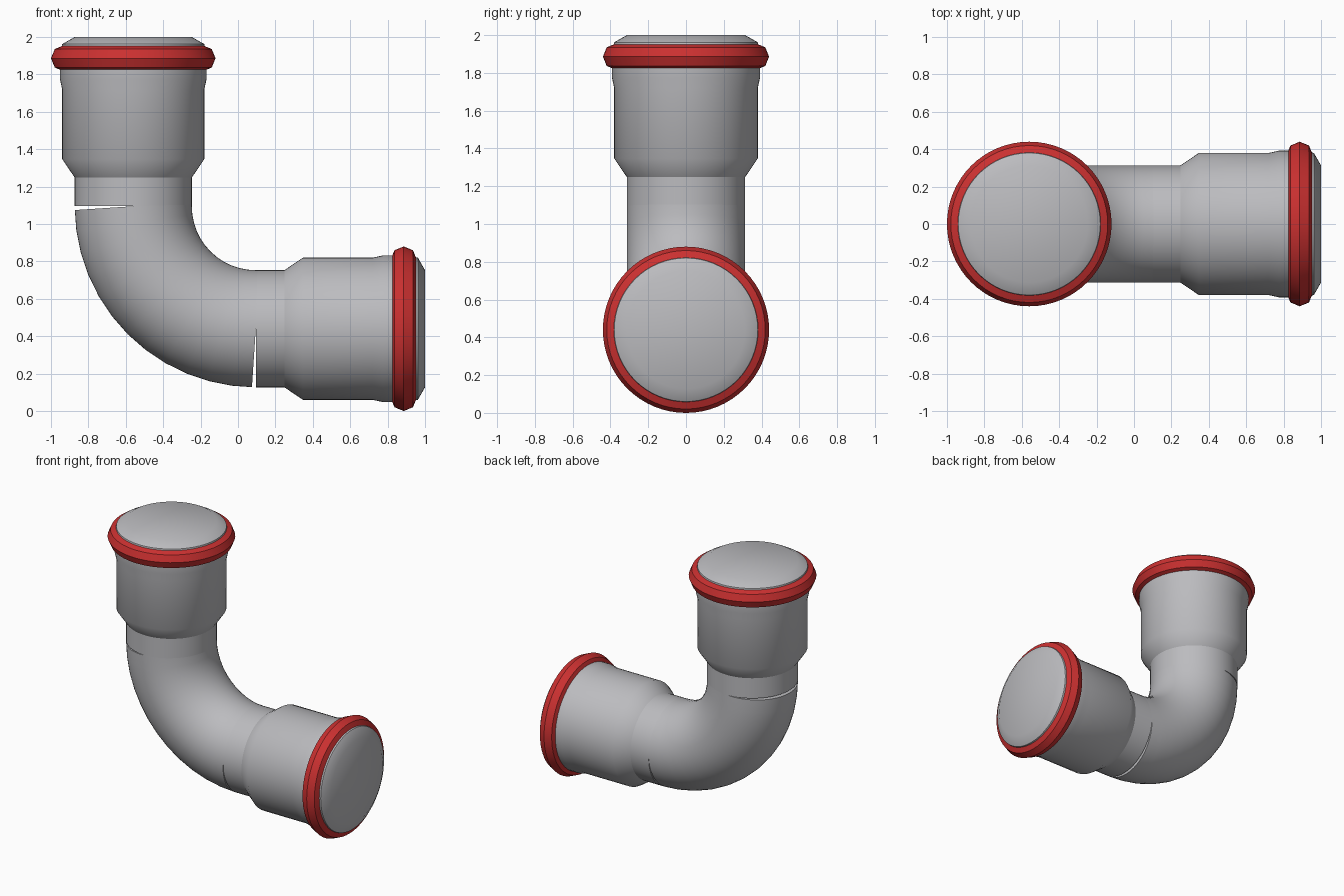
import bpy
import bmesh
from math import cos, sin, pi, radians
from mathutils import Matrix, Vector

if "Cube" in bpy.data.objects:
    bpy.data.objects.remove(bpy.data.objects["Cube"], do_unlink=True)

SIDES = 64
PIPE_R = 0.313
BEND_R = 0.655
BEND_STEPS = 12
CORNER = Matrix.Translation((-0.56, 0, 0.44))


def make_material(name, colour):
    mat = bpy.data.materials.new(name)
    mat.use_nodes = True
    mat.diffuse_color = colour
    mat.node_tree.nodes["Principled BSDF"].inputs["Base Color"].default_value = colour
    return mat


GREY = make_material("pipe_grey", (0.5, 0.5, 0.52, 1))
RED = make_material("seal_red", (0.6, 0.03, 0.03, 1))


def finish(obj, name, mat, angle):
    obj.name = name
    obj.data.materials.append(mat)
    bpy.ops.object.select_all(action='DESELECT')
    obj.select_set(True)
    bpy.context.view_layer.objects.active = obj
    bpy.ops.object.shade_smooth_by_angle(angle=radians(angle))


def loft(name, sections, matrix, mat):
    """Skin circular sections (centre, axis u, axis v, radius) and close both ends."""
    bm = bmesh.new()
    rings = []
    for centre, u, v, r in sections:
        angles = [2 * pi * i / SIDES for i in range(SIDES)]
        rings.append([bm.verts.new(centre + r * (u * cos(a) + v * sin(a))) for a in angles])
    for low, high in zip(rings, rings[1:]):
        for i in range(SIDES):
            j = (i + 1) % SIDES
            bm.faces.new((low[i], low[j], high[j], high[i]))
    bm.faces.new(rings[0])
    bm.faces.new(rings[-1])
    bmesh.ops.recalc_face_normals(bm, faces=bm.faces)
    mesh = bpy.data.meshes.new(name)
    bm.to_mesh(mesh)
    bm.free()
    obj = bpy.data.objects.new(name, mesh)
    bpy.context.collection.objects.link(obj)
    obj.matrix_world = matrix
    finish(obj, name, mat, 40)


def turned(name, profile, matrix, mat):
    x, y = Vector((1, 0, 0)), Vector((0, 1, 0))
    loft(name, [(Vector((0, 0, s)), x, y, r) for r, s in profile], matrix, mat)


# Swept elbow; its end sections are tilted, leaving thin wedge gaps outside
sections = []
half_step = pi / 4 / BEND_STEPS
for k in range(BEND_STEPS + 1):
    t = k * pi / 2 / BEND_STEPS
    centre = Vector((BEND_R * (1 - cos(t)), 0, BEND_R * (1 - sin(t))))
    tilt = min(max(t, half_step), pi / 2 - half_step)
    outward = Vector((-cos(tilt), 0, -sin(tilt)))
    sections.append((centre, outward, Vector((0, 1, 0)), PIPE_R))
loft("elbow_bend", sections, CORNER, GREY)

# Two identical arms: upright, and turned towards +x
socket_profile = [(PIPE_R, 0.808), (0.38, 0.907), (0.38, 1.28), (0.392, 1.335),
                  (0.392, 1.46), (0.38, 1.522), (PIPE_R, 1.56)]
for side, turn in (("upper", Matrix()), ("lower", Matrix.Rotation(pi / 2, 4, 'Y'))):
    place = CORNER @ turn
    turned(side + "_straight_pipe", [(PIPE_R, BEND_R), (PIPE_R, 0.808)], place, GREY)
    turned(side + "_socket", socket_profile, place, GREY)
    # Faceted sealing ring
    bpy.ops.mesh.primitive_torus_add(major_segments=SIDES, minor_segments=8,
                                     major_radius=0.37, minor_radius=0.07)
    ring = bpy.context.object
    ring.matrix_world = place @ Matrix.Translation((0, 0, 1.446))
    finish(ring, side + "_seal_ring", RED, 30)
